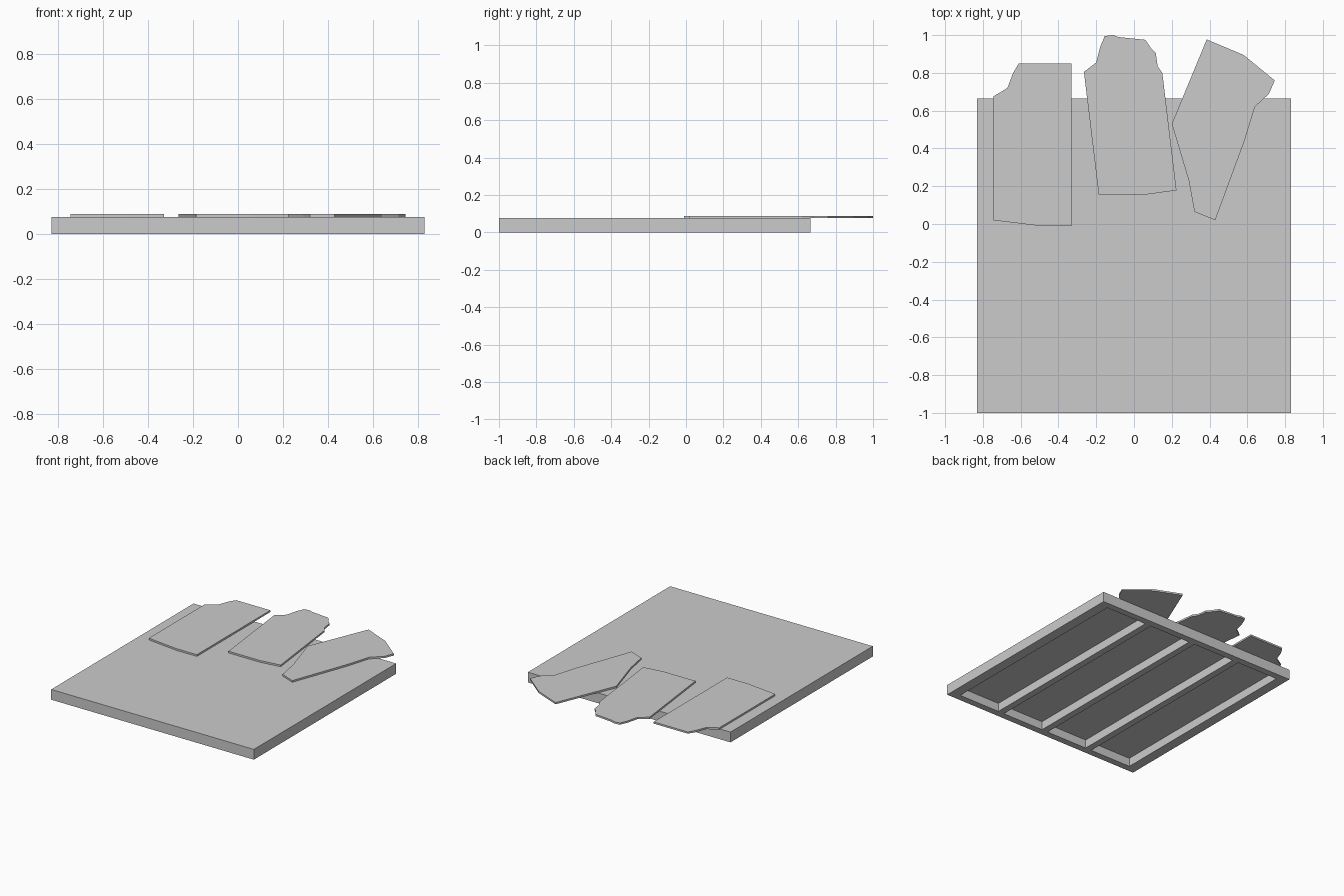
import bpy
import bmesh

if "Cube" in bpy.data.objects:
    bpy.data.objects.remove(bpy.data.objects["Cube"])

TOP = 0.076        # top of the base panel
THICK = 0.013      # sheet thickness
HALF_W, FRONT, BACK = 0.83, -1.0, 0.665
SIDE_RAIL, END_RAIL, RIB = 0.075, 0.05, 0.05


def prism(bm, outline, z0, z1):
    """Extrude a flat outline from z0 up to z1."""
    face = bm.faces.new([bm.verts.new((x, y, z0)) for x, y in outline])
    geom = bmesh.ops.extrude_face_region(bm, geom=[face])["geom"]
    verts = [g for g in geom if isinstance(g, bmesh.types.BMVert)]
    bmesh.ops.translate(bm, verts=verts, vec=(0, 0, z1 - z0))


def rect(x0, x1, y0, y1):
    return [(x0, y0), (x1, y0), (x1, y1), (x0, y1)]


def make(name, outlines, z0, z1):
    bm = bmesh.new()
    for outline in outlines:
        prism(bm, outline, z0, z1)
    bmesh.ops.recalc_face_normals(bm, faces=bm.faces)
    mesh = bpy.data.meshes.new(name)
    bm.to_mesh(mesh)
    bm.free()
    obj = bpy.data.objects.new(name, mesh)
    bpy.context.collection.objects.link(obj)
    return obj


# Base panel, hollowed from below so rails and three ribs remain
base = make("base_panel", [rect(-HALF_W, HALF_W, FRONT, BACK)], 0, TOP)
inner = HALF_W - SIDE_RAIL
bay = (2 * inner - 3 * RIB) / 4
pockets = []
for i in range(4):
    x = -inner + i * (bay + RIB)
    pockets.append(rect(x, x + bay, FRONT + END_RAIL, BACK - END_RAIL))
cutter = make("pocket_cutter", pockets, -0.05, TOP - THICK)
cutter.hide_render = True
cutter.hide_set(True)
cut = base.modifiers.new("pockets", 'BOOLEAN')
cut.operation = 'DIFFERENCE'
cut.solver = 'EXACT'
cut.object = cutter

# Apply the cut and drop the helper
bpy.context.view_layer.update()
graph = bpy.context.evaluated_depsgraph_get()
hollow = bpy.data.meshes.new_from_object(base.evaluated_get(graph))
base.modifiers.clear()
base.data = hollow
bpy.data.objects.remove(cutter)

# Three broken sheets overhanging the back edge
sheets = {
    "left_sheet": [(-.745, .675), (-.67, .72), (-.64, .80), (-.61, .85),
                   (-.33, .85), (-.33, -.01), (-.50, -.01), (-.745, .02)],
    "middle_sheet": [(-.265, .805), (-.20, .855), (-.18, .935), (-.155, .995),
                     (-.11, 1.0), (-.085, .99), (.06, .975), (.09, .93),
                     (.115, .905), (.125, .835), (.15, .80), (.225, .178),
                     (.07, .157), (-.187, .157)],
    "right_sheet": [(.385, .977), (.58, .895), (.745, .76), (.715, .69),
                    (.64, .62), (.585, .44), (.43, .02), (.32, .065),
                    (.29, .23), (.20, .53)],
}
for name, outline in sheets.items():
    make(name, [outline], TOP, TOP + THICK)
